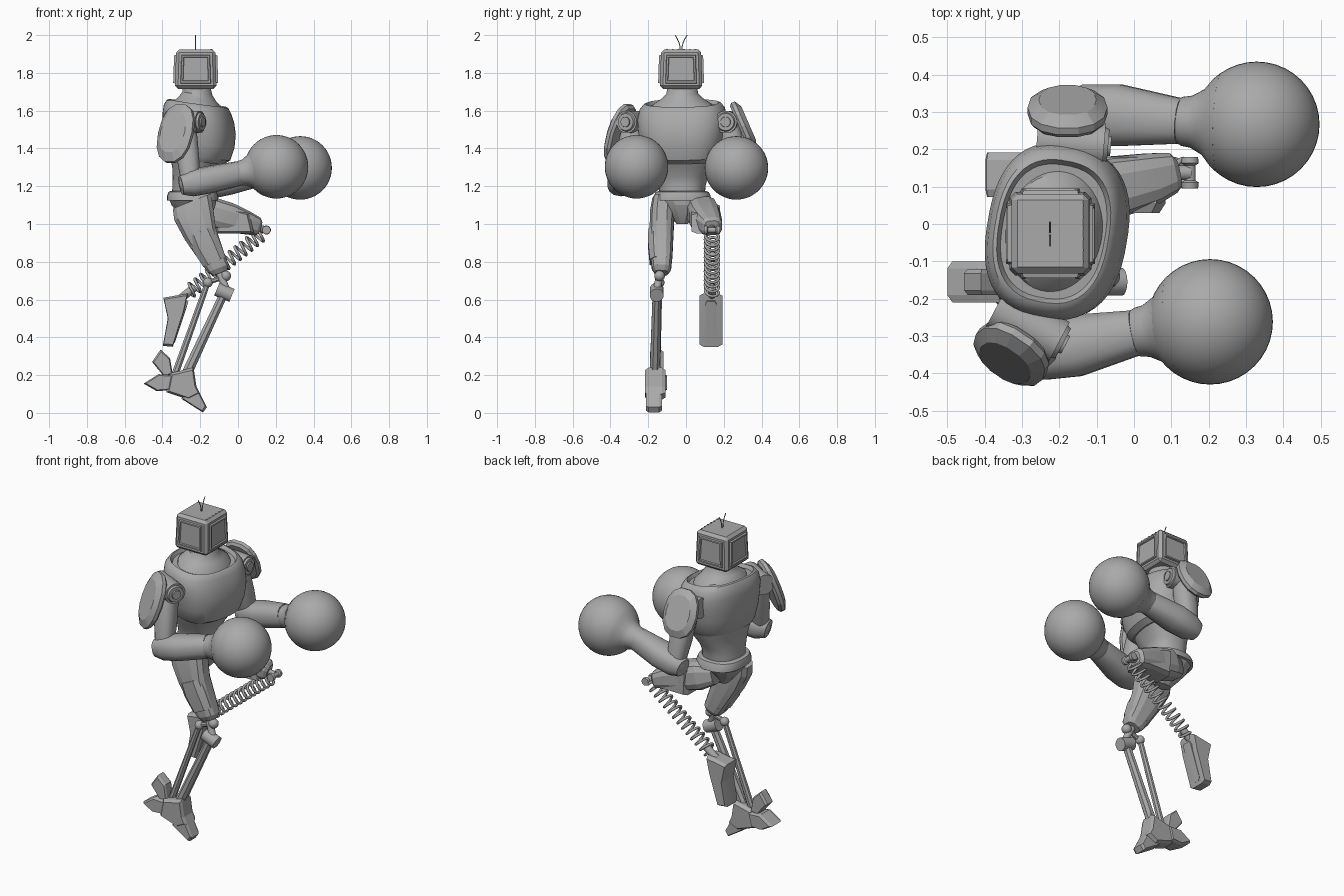
import bpy, bmesh, math
from mathutils import Vector

cube = bpy.data.objects.get("Cube")
if cube:
    bpy.data.objects.remove(cube)

grey = bpy.data.materials.new("plain_grey")
grey.use_nodes = True
grey.diffuse_color = (0.4, 0.4, 0.4, 1)
grey.node_tree.nodes["Principled BSDF"].inputs["Base Color"].default_value = (0.4, 0.4, 0.4, 1)

X, Y, Z = Vector((1, 0, 0)), Vector((0, 1, 0)), Vector((0, 0, 1))
TWIST = Vector((0.17, 0.985, 0))  # sideways axis of the turned torso


def finish(obj, angle=35):
    obj.data.materials.clear()
    obj.data.materials.append(grey)
    bpy.ops.object.select_all(action="DESELECT")
    obj.select_set(True)
    bpy.context.view_layer.objects.active = obj
    bpy.ops.object.shade_smooth_by_angle(angle=math.radians(angle))
    return obj


def from_bmesh(name, bm, angle=35):
    bmesh.ops.recalc_face_normals(bm, faces=bm.faces)
    mesh = bpy.data.meshes.new(name)
    bm.to_mesh(mesh)
    bm.free()
    obj = bpy.data.objects.new(name, mesh)
    bpy.context.collection.objects.link(obj)
    return finish(obj, angle)


def loft(name, rings, sides=32, power=2, ref=Y, axis=None, tilt=0, angle=35):
    """Skin over rings (x, y, z, half width along ref, half depth)."""
    d = Vector(axis) if axis else Vector(rings[-1][:3]) - Vector(rings[0][:3])
    d.normalize()
    a = (ref - d * ref.dot(d)).normalized()
    b = a.cross(d)
    bm = bmesh.new()
    loops = []
    for x, y, z, ra, rb in rings:
        loop = []
        for i in range(sides):
            t = 2 * math.pi * (i + 0.5) / sides
            c, s = math.cos(t), math.sin(t)
            u = math.copysign(abs(c) ** (2 / power), c) * ra
            v = math.copysign(abs(s) ** (2 / power), s) * rb
            loop.append(bm.verts.new(Vector((x, y, z)) + a * u + b * v + d * tilt * v))
        loops.append(loop)
    for lo, hi in zip(loops, loops[1:]):
        for i in range(sides):
            j = (i + 1) % sides
            bm.faces.new((lo[i], lo[j], hi[j], hi[i]))
    bm.faces.new(loops[0])
    bm.faces.new(loops[-1])
    return from_bmesh(name, bm, angle)


def rod(name, p, q, r1, r2=None, sides=16, ref=Y):
    r2 = r2 or r1
    return loft(name, [(*p, r1, r1), (*q, r2, r2)], sides, ref=ref)


def ball(name, p, r):
    bpy.ops.mesh.primitive_uv_sphere_add(segments=40, ring_count=24, radius=r, location=p)
    bpy.context.object.name = name
    return finish(bpy.context.object)


def prism(name, profile, y, half, bevel=0.85):
    """Side profile (x, z) given thickness, its outer faces shrunk a little."""
    cx = sum(p[0] for p in profile) / len(profile)
    cz = sum(p[1] for p in profile) / len(profile)
    bm = bmesh.new()
    loops = [[bm.verts.new((cx + (x - cx) * k, y + half * h, cz + (z - cz) * k)) for x, z in profile]
             for h, k in ((-1, bevel), (-0.65, 1), (0.65, 1), (1, bevel))]
    n = len(profile)
    for lo, hi in zip(loops, loops[1:]):
        for i in range(n):
            bm.faces.new((lo[i], lo[(i + 1) % n], hi[(i + 1) % n], hi[i]))
    bm.faces.new(loops[0])
    bm.faces.new(loops[-1])
    return from_bmesh(name, bm, 15)


def wire(name, points, radius):
    curve = bpy.data.curves.new(name, "CURVE")
    curve.dimensions = "3D"
    curve.bevel_depth = radius
    curve.bevel_resolution = 2
    curve.use_fill_caps = True
    spline = curve.splines.new("POLY")
    spline.points.add(len(points) - 1)
    for sp, p in zip(spline.points, points):
        sp.co = (*p, 1)
    obj = bpy.data.objects.new(name, curve)
    bpy.context.collection.objects.link(obj)
    bpy.ops.object.select_all(action="DESELECT")
    obj.select_set(True)
    bpy.context.view_layer.objects.active = obj
    bpy.ops.object.convert(target="MESH")
    return finish(bpy.context.object, 60)


# Head: bevelled box with a raised, recessed panel on each wall
bm = bmesh.new()
bmesh.ops.create_cube(bm, size=1)
for v in bm.verts:
    k = 0.94 if v.co.z > 0 else 1
    v.co = Vector((-0.224 + v.co.x * 0.22 * k, -0.026 + v.co.y * 0.225 * k, 1.82 + v.co.z * 0.208))
bmesh.ops.bevel(bm, geom=bm.edges[:], offset=0.016, segments=1, affect="EDGES")
walls = sorted(bm.faces, key=lambda f: -f.calc_area())[:6]
walls = [f for f in walls if abs(f.normal.z) < 0.7]
for width, depth in ((0.018, 0), (0.004, 0.01), (0.012, 0), (0.004, -0.008)):
    bmesh.ops.inset_individual(bm, faces=walls, thickness=width, depth=depth)
from_bmesh("head", bm, 20)
for i in range(6):
    rod("head_vent", (-0.14, -0.1 + i * 0.03, 1.92), (-0.14, -0.1 + i * 0.03, 1.927), 0.005, sides=8)
for side in (-1, 1):
    wire("antenna", [(-0.225, -0.026 + side * (0.004 + 0.028 * t * t), 1.92 + 0.08 * t)
                     for t in (0, 0.25, 0.5, 0.75, 1)], 0.0025)

# Neck and torso
CX, CY = -0.215, -0.02
def body(rows):
    return [(x, CY, z, ry, rx) for z, x, rx, ry in rows]

loft("neck", body([(1.58, CX, 0.14, 0.18), (1.635, CX, 0.125, 0.155), (1.66, CX, 0.1, 0.115),
                   (1.69, CX, 0.08, 0.085), (1.74, -0.22, 0.072, 0.075)]), 48, ref=TWIST, axis=Z, tilt=-0.12)
loft("chest", body([(1.335, -0.22, 0.14, 0.18), (1.36, -0.21, 0.165, 0.2), (1.43, -0.205, 0.182, 0.222),
                    (1.5, -0.205, 0.188, 0.232), (1.56, -0.21, 0.184, 0.236), (1.61, -0.215, 0.172, 0.225),
                    (1.635, -0.215, 0.158, 0.205), (1.64, CX, 0.148, 0.192), (1.62, CX, 0.138, 0.18)]),
     48, 2.5, TWIST, axis=Z, tilt=-0.14)
loft("abdomen", body([(1.13, -0.24, 0.11, 0.12), (1.2, -0.24, 0.105, 0.122), (1.25, -0.235, 0.108, 0.138),
                      (1.3, -0.22, 0.125, 0.165), (1.37, -0.21, 0.15, 0.19)]), 40, 2.3, TWIST, axis=Z)
loft("belt", body([(1.125, -0.24, 0.135, 0.155), (1.15, -0.24, 0.135, 0.15), (1.17, -0.24, 0.128, 0.14),
                   (1.175, -0.24, 0.115, 0.125)]), 40, 2.5, axis=Z)
loft("pelvis", body([(1.0, -0.22, 0.05, 0.03), (1.05, -0.225, 0.09, 0.07), (1.1, -0.235, 0.12, 0.12),
                     (1.13, -0.24, 0.128, 0.145)]), 12, 2.4, axis=Z, angle=15)

# Arms: shoulder housing, plate, upper arm, forearm and big round glove
arms = [
    ("front", (-0.37, -0.225, 1.54), (-0.2, -0.315, 1.54), (-0.25, -0.345, 1.215), (0.01, -0.29, 1.268),
     (0.204, -0.262, 1.303), (-0.33, -0.35, 1.48), Vector((-0.53, -0.78, 0.33)), 0.165, 0.108),
    ("back", (-0.26, 0.225, 1.54), (-0.08, 0.21, 1.54), (-0.14, 0.3, 1.205), (0.13, 0.275, 1.27),
     (0.329, 0.267, 1.297), (-0.178, 0.305, 1.52), Vector((0, 0.92, 0.4)), 0.14, 0.107),
]
for name, s0, s1, elbow, wrist, glove, plate, n, tall, wide in arms:
    s0, s1, elbow, wrist, glove, plate = map(Vector, (s0, s1, elbow, wrist, glove, plate))
    n.normalize()
    mid = (s0 + s1) / 2
    rod(name + "_shoulder_housing", s0, s1, 0.06, sides=20)
    rod(name + "_shoulder_ring", s1, s1.lerp(s0, -0.06), 0.05, 0.045, 24)
    rod(name + "_shoulder_cap", s1, s1.lerp(s0, -0.1), 0.03, 0.026, 24)
    rod(name + "_shoulder_axle", (CX, CY, 1.53), mid, 0.055, ref=X)
    loft(name + "_shoulder_plate",
         [(*(plate + n * h), tall * k, wide * k) for h, k in ((-0.025, 0.9), (-0.012, 1), (0.008, 1), (0.03, 0.72))],
         14, 2.3, Z, axis=n, angle=15)
    loft(name + "_upper_arm", [(*mid.lerp(elbow, t), r, r) for t, r in
                               ((0, 0.055), (0.25, 0.062), (0.6, 0.06), (0.9, 0.052), (1.1, 0.045))], 16, 2.4)
    ball(name + "_elbow", elbow, 0.062)
    loft(name + "_forearm", [(*elbow.lerp(wrist, t), ra, rb) for t, ra, rb in
                             ((-0.2, 0.05, 0.05), (0, 0.075, 0.07), (0.35, 0.085, 0.073), (0.98, 0.062, 0.066))],
         14, 2.4, angle=30)
    loft(name + "_glove_cuff", [(*wrist.lerp(glove, t), r, r) for t, r in
                                ((-0.06, 0.06), (0, 0.066), (0.12, 0.07), (0.28, 0.088), (0.4, 0.118), (0.5, 0.135))], 40)
    ball(name + "_glove", glove, 0.168)

# Standing leg
FY = -0.155
loft("front_thigh", [(-0.245, -0.12, 1.12, 0.06, 0.11), (-0.235, -0.125, 1.06, 0.066, 0.112),
                     (-0.2, -0.13, 0.95, 0.065, 0.09), (-0.145, -0.13, 0.84, 0.06, 0.072),
                     (-0.105, -0.13, 0.765, 0.052, 0.06), (-0.095, -0.13, 0.74, 0.036, 0.042)],
     12, 3, angle=15)
loft("front_thigh_guard", [(-0.2, -0.138, 0.96, 0.065, 0.075), (-0.17, -0.138, 0.89, 0.066, 0.08),
                           (-0.125, -0.135, 0.8, 0.06, 0.068)], 8, 3, angle=15)
rod("front_knee_post", (-0.11, -0.13, 0.77), (-0.06, FY, 0.65), 0.02)
ball("front_knee_ball", (-0.065, -0.14, 0.725), 0.028)
rod("front_knee_cylinder", (-0.112, FY, 0.655), (-0.032, FY, 0.622), 0.037, sides=20)
rod("front_shin", (-0.08, FY, 0.62), (-0.275, FY - 0.01, 0.2), 0.024, 0.03, 8)
rod("shin_link", (-0.16, FY + 0.015, 0.69), (-0.075, -0.14, 0.72), 0.014, sides=8)
ball("rear_strut_ball", (-0.16, FY + 0.015, 0.69), 0.026)
rod("rear_strut", (-0.16, FY + 0.015, 0.69), (-0.335, FY, 0.2), 0.016, 0.02, 8)
prism("foot", [(-0.36, 0.21), (-0.235, 0.24), (-0.22, 0.14), (-0.2, 0.1), (-0.26, 0.07), (-0.38, 0.11)], FY - 0.008, 0.054)
prism("toe", [(-0.25, 0.15), (-0.215, 0.13), (-0.165, 0.03), (-0.185, 0.002), (-0.23, 0.03), (-0.3, 0.075)], FY - 0.015, 0.042)
prism("heel_fin", [(-0.455, 0.27), (-0.41, 0.335), (-0.36, 0.29), (-0.345, 0.2), (-0.39, 0.19)], FY, 0.035)
prism("heel_spur", [(-0.5, 0.155), (-0.42, 0.205), (-0.34, 0.2), (-0.36, 0.12), (-0.43, 0.115)], FY, 0.055)
prism("ankle_spike", [(-0.29, 0.22), (-0.225, 0.29), (-0.24, 0.2)], FY, 0.015)

# Raised leg with a coil spring for a shin
BY = 0.137
loft("back_thigh", [(-0.24, 0.06, 1.08, 0.06, 0.06), (-0.16, 0.085, 1.065, 0.082, 0.085),
                    (-0.05, 0.1, 1.035, 0.084, 0.08), (0.05, 0.122, 1.005, 0.07, 0.062),
                    (0.1, BY, 0.988, 0.056, 0.05), (0.115, BY, 0.983, 0.04, 0.036)], 12, 3, angle=15)
prism("back_thigh_panel", [(-0.13, 1.11), (0.06, 1.055), (0.085, 0.95), (-0.12, 0.95)], 0.105, 0.075)
rod("back_knee_post", (0.09, BY, 0.98), (0.15, BY, 0.968), 0.02)
loft("back_knee_spool", [(0.15, BY + h, 0.968, r, r) for h, r in
                         ((-0.042, 0.022), (-0.026, 0.024), (-0.02, 0.015), (0.02, 0.015), (0.026, 0.024), (0.042, 0.022))],
     16, ref=Z)
top, bottom = Vector((0.135, BY, 0.955)), Vector((-0.26, BY, 0.64))
d = (bottom - top).normalized()
side = Y.cross(d)
TURNS, STEPS = 13, 20
coil = []
for i in range(TURNS * STEPS + 1):
    t = 2 * math.pi * i / STEPS
    coil.append(top.lerp(bottom, i / (TURNS * STEPS)) + (Y * math.cos(t) + side * math.sin(t)) * 0.036)
wire("shin_spring", coil, 0.0075)
rod("spring_peg", bottom - d * 0.04, bottom + d * 0.08, 0.022)
prism("peg_foot", [(-0.395, 0.61), (-0.265, 0.632), (-0.285, 0.54), (-0.345, 0.35), (-0.398, 0.355), (-0.372, 0.5)],
      0.132, 0.06, 0.92)
prism("peg_foot_rib", [(-0.28, 0.6), (-0.262, 0.59), (-0.335, 0.37), (-0.35, 0.38)], 0.132, 0.03)
